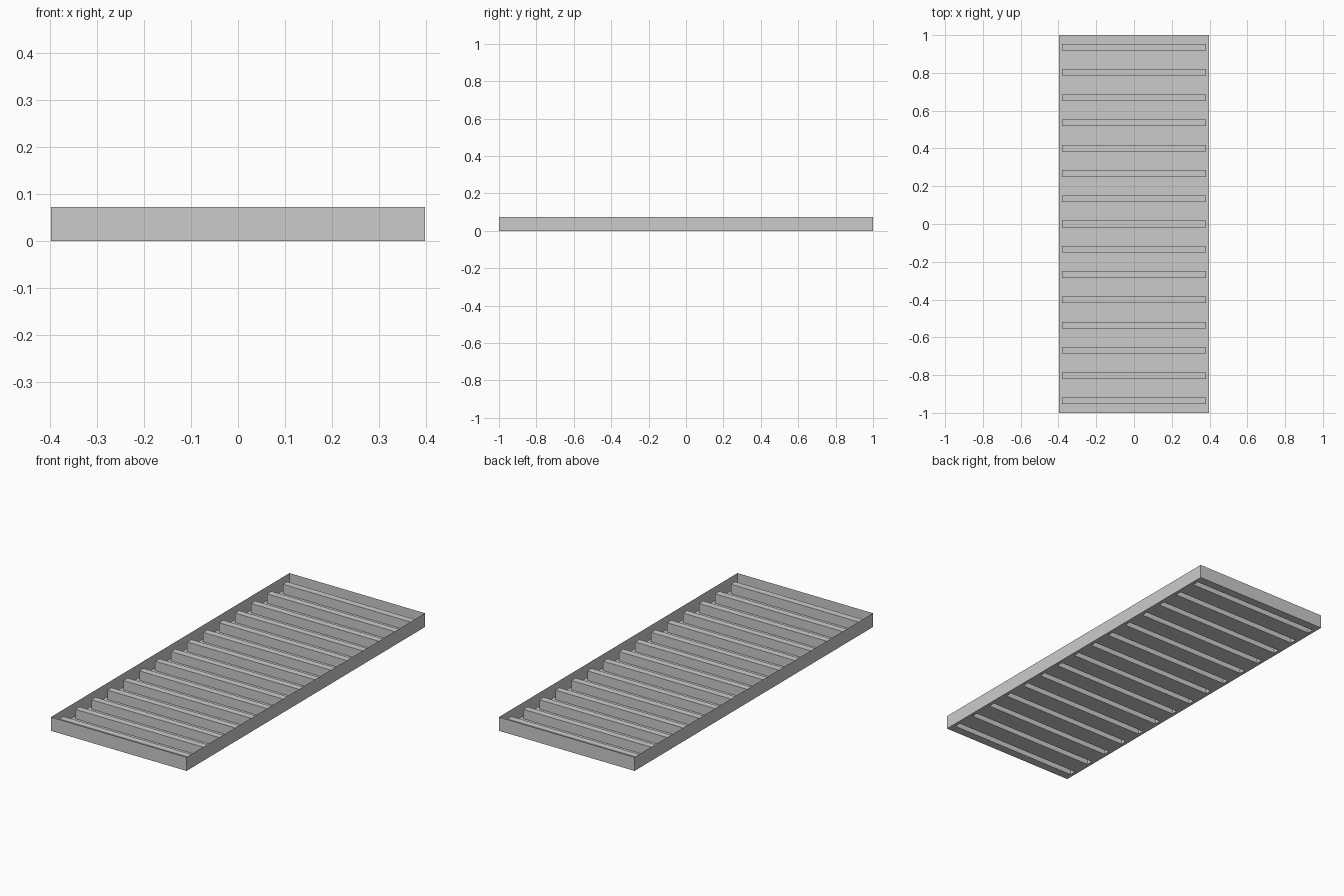
import bpy, bmesh

if "Cube" in bpy.data.objects:
    bpy.data.objects.remove(bpy.data.objects["Cube"])

W, L, H = 0.398, 1.0, 0.073        # half width, half length, wall height
RIB_X, RIB_W, RIB_H = 0.38, 0.035, 0.05
COUNT, PITCH = 15, 0.1338

# grid lines that lay out the floor and its pressed ribs
xs = [-W, -RIB_X, RIB_X, W]
ys = [-L]
for i in range(COUNT):
    c = (i - (COUNT - 1) / 2) * PITCH
    ys += [c - RIB_W / 2, c + RIB_W / 2]
ys.append(L)

bm = bmesh.new()
grid = [[bm.verts.new((x, y, 0)) for x in xs] for y in ys]
rib_faces = []
for j in range(len(ys) - 1):
    for i in range(len(xs) - 1):
        f = bm.faces.new((grid[j][i], grid[j][i + 1], grid[j + 1][i + 1], grid[j + 1][i]))
        if i == 1 and j % 2 == 1:
            rib_faces.append(f)

# thin outer walls, folded up from the floor's rim
rim = [e for e in bm.edges if e.is_boundary]
geom = bmesh.ops.extrude_edge_only(bm, edges=rim)["geom"]
bmesh.ops.translate(bm, vec=(0, 0, H), verts=[v for v in geom if isinstance(v, bmesh.types.BMVert)])

# raised ribs, hollow underneath
geom = bmesh.ops.extrude_face_region(bm, geom=rib_faces)["geom"]
bmesh.ops.translate(bm, vec=(0, 0, RIB_H), verts=[v for v in geom if isinstance(v, bmesh.types.BMVert)])
left = [f for f in rib_faces if f.is_valid]
if left:
    bmesh.ops.delete(bm, geom=left, context='FACES_ONLY')
bmesh.ops.recalc_face_normals(bm, faces=bm.faces[:])

me = bpy.data.meshes.new("ribbed_tray")
bm.to_mesh(me)
bm.free()
bpy.context.collection.objects.link(bpy.data.objects.new("ribbed_tray", me))
